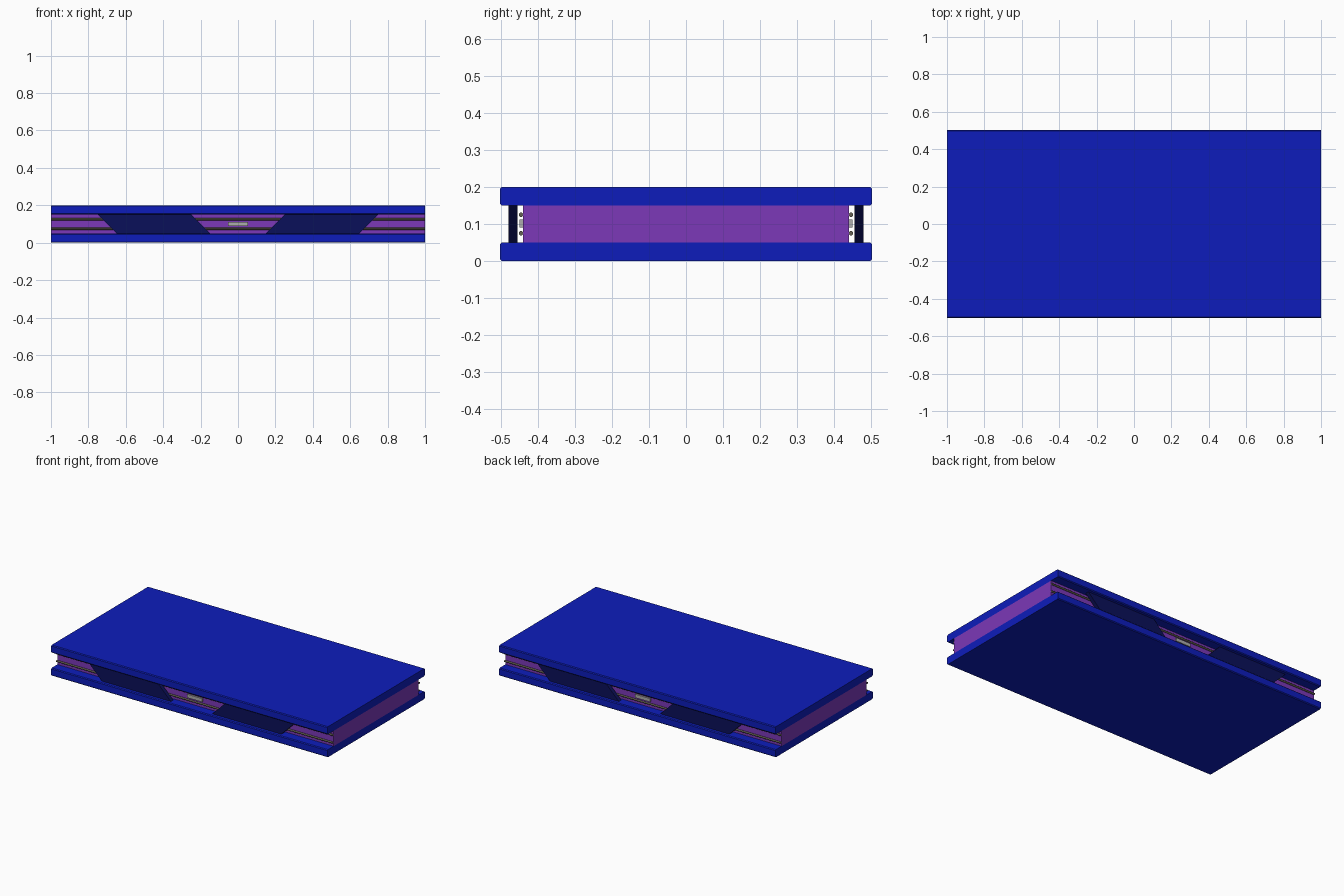
import bpy, bmesh
from math import pi

if "Cube" in bpy.data.objects:
    bpy.data.objects.remove(bpy.data.objects["Cube"])


def material(name, rgb):
    m = bpy.data.materials.new(name)
    m.diffuse_color = (*rgb, 1)
    m.use_nodes = True
    m.node_tree.nodes["Principled BSDF"].inputs["Base Color"].default_value = m.diffuse_color
    return m


BLUE = material("blue", (0.004, 0.012, 0.5))
NAVY = material("navy", (0.003, 0.005, 0.1))
PURPLE = material("purple", (0.2, 0.04, 0.48))
OLIVE = material("olive_grey", (0.13, 0.12, 0.09))
SILVER = material("silver", (0.42, 0.42, 0.42))


def extrude(name, profile, offset, mat):
    """Closed prism: a planar polygon swept along offset."""
    bm = bmesh.new()
    face = bm.faces.new([bm.verts.new(p) for p in profile])
    new = bmesh.ops.extrude_face_region(bm, geom=[face])["geom"]
    bmesh.ops.translate(bm, vec=offset,
                        verts=[v for v in new if isinstance(v, bmesh.types.BMVert)])
    bmesh.ops.recalc_face_normals(bm, faces=bm.faces)
    mesh = bpy.data.meshes.new(name)
    bm.to_mesh(mesh)
    bm.free()
    mesh.materials.append(mat)
    ob = bpy.data.objects.new(name, mesh)
    bpy.context.collection.objects.link(ob)
    return ob


def box(name, x0, x1, y0, y1, z0, z1, mat):
    return extrude(name, [(x0, y0, z0), (x0, y1, z0), (x0, y1, z1), (x0, y0, z1)],
                   (x1 - x0, 0, 0), mat)


def slab(name, z0, mat):
    """Plate whose long edges are softened; the ends stay square."""
    w, h, b = 0.503, 0.05, 0.005
    profile = [(-1, -w + b, z0), (-1, w - b, z0), (-1, w, z0 + b), (-1, w, z0 + h - b),
               (-1, w - b, z0 + h), (-1, -w + b, z0 + h), (-1, -w, z0 + h - b), (-1, -w, z0 + b)]
    return extrude(name, profile, (2, 0, 0), mat)


# Bottom and top plates with the core between them
slab("bottom_plate", 0, BLUE)
slab("top_plate", 0.15, BLUE)
box("core", -1, 1, -0.44, 0.44, 0.05, 0.15, PURPLE)

for side, s in (("front", -1), ("back", 1)):
    # Slanted cover panels, mirrored about the centre
    for end, m in (("left", -1), ("right", 1)):
        y = s * 0.455
        profile = [(m * 0.15, y, 0.05), (m * 0.65, y, 0.05),
                   (m * 0.75, y, 0.15), (m * 0.25, y, 0.15)]
        extrude(f"{side}_{end}_panel", profile, (0, s * 0.025, 0), NAVY)

    # Pipes running the full length in the gap behind the panels
    for level, z in (("lower", 0.075), ("upper", 0.125)):
        bpy.ops.mesh.primitive_cylinder_add(vertices=12, radius=0.006, depth=2,
                                            location=(0, s * 0.446, z),
                                            rotation=(0, pi / 2, 0))
        pipe = bpy.context.object
        pipe.name = f"{side}_{level}_pipe"
        pipe.data.materials.append(OLIVE)
        bpy.ops.object.shade_smooth_by_angle()

    # Row of three small plates in the middle
    ya, yb = sorted((s * 0.438, s * 0.45))
    for i in (-1, 0, 1):
        c = i * 0.036
        box(f"{side}_centre_plate_{i + 2}", c - 0.018, c + 0.018, ya, yb, 0.09, 0.112, SILVER)
